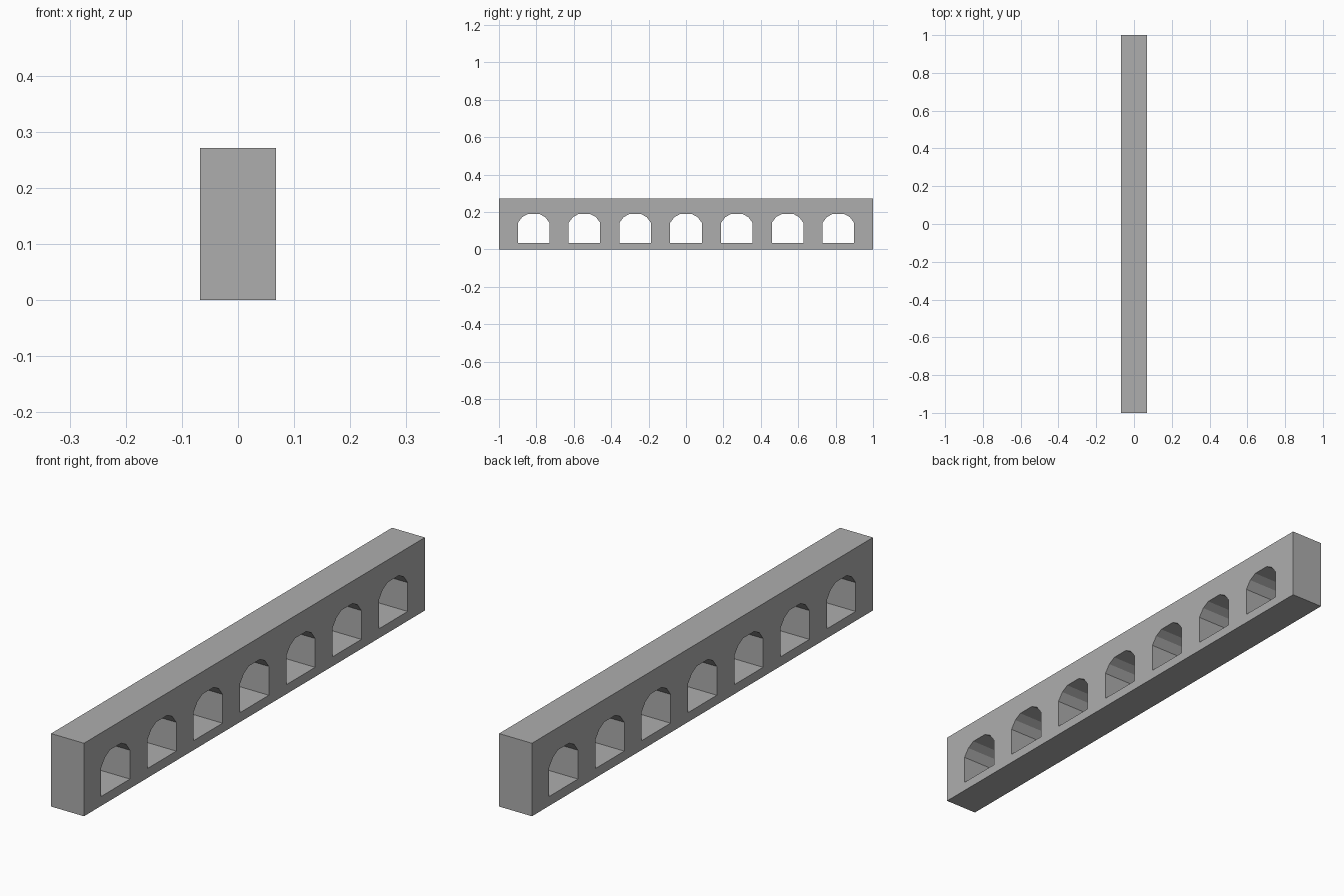
import bpy, bmesh

if "Cube" in bpy.data.objects:
    bpy.data.objects.remove(bpy.data.objects["Cube"])

HALF_W, LENGTH, HEIGHT = 0.0675, 2.0, 0.271
COUNT, PITCH = 7, 0.2715
SILL = 0.035
# Right half of the faceted arch opening: (offset from centre, height)
HALF_ARCH = [(0.0845, SILL), (0.0845, 0.142), (0.062, 0.172), (0.033, 0.188)]
ARCH = HALF_ARCH + [(-y, z) for y, z in reversed(HALF_ARCH)]


def prism(name, outline, half_width):
    """Extrude a y-z outline across x."""
    bm = bmesh.new()
    face = bm.faces.new([bm.verts.new((-half_width, y, z)) for y, z in outline])
    ext = bmesh.ops.extrude_face_region(bm, geom=[face])
    verts = [v for v in ext["geom"] if isinstance(v, bmesh.types.BMVert)]
    bmesh.ops.translate(bm, verts=verts, vec=(2 * half_width, 0, 0))
    bmesh.ops.recalc_face_normals(bm, faces=bm.faces)
    mesh = bpy.data.meshes.new(name)
    mesh.materials.append(stone)
    bm.to_mesh(mesh)
    bm.free()
    obj = bpy.data.objects.new(name, mesh)
    bpy.context.collection.objects.link(obj)
    return obj


# Dark grey stone
stone = bpy.data.materials.new("stone")
stone.diffuse_color = (0.42, 0.42, 0.42, 1)
stone.use_nodes = True
stone.node_tree.nodes["Principled BSDF"].inputs["Base Color"].default_value = stone.diffuse_color

# Solid wall block
e = LENGTH / 2
wall = prism("arcade_wall", [(-e, 0), (e, 0), (e, HEIGHT), (-e, HEIGHT)], HALF_W)

# Row of arched openings cut right through
for i in range(COUNT):
    cutter = prism("arch_cutter", ARCH, HALF_W + 0.05)
    cutter.location.y = (i - (COUNT - 1) / 2) * PITCH
    cutter.hide_render = True
    cutter.hide_viewport = True
    cut = wall.modifiers.new("arch_opening", 'BOOLEAN')
    cut.operation = 'DIFFERENCE'
    cut.solver = 'EXACT'
    cut.object = cutter
